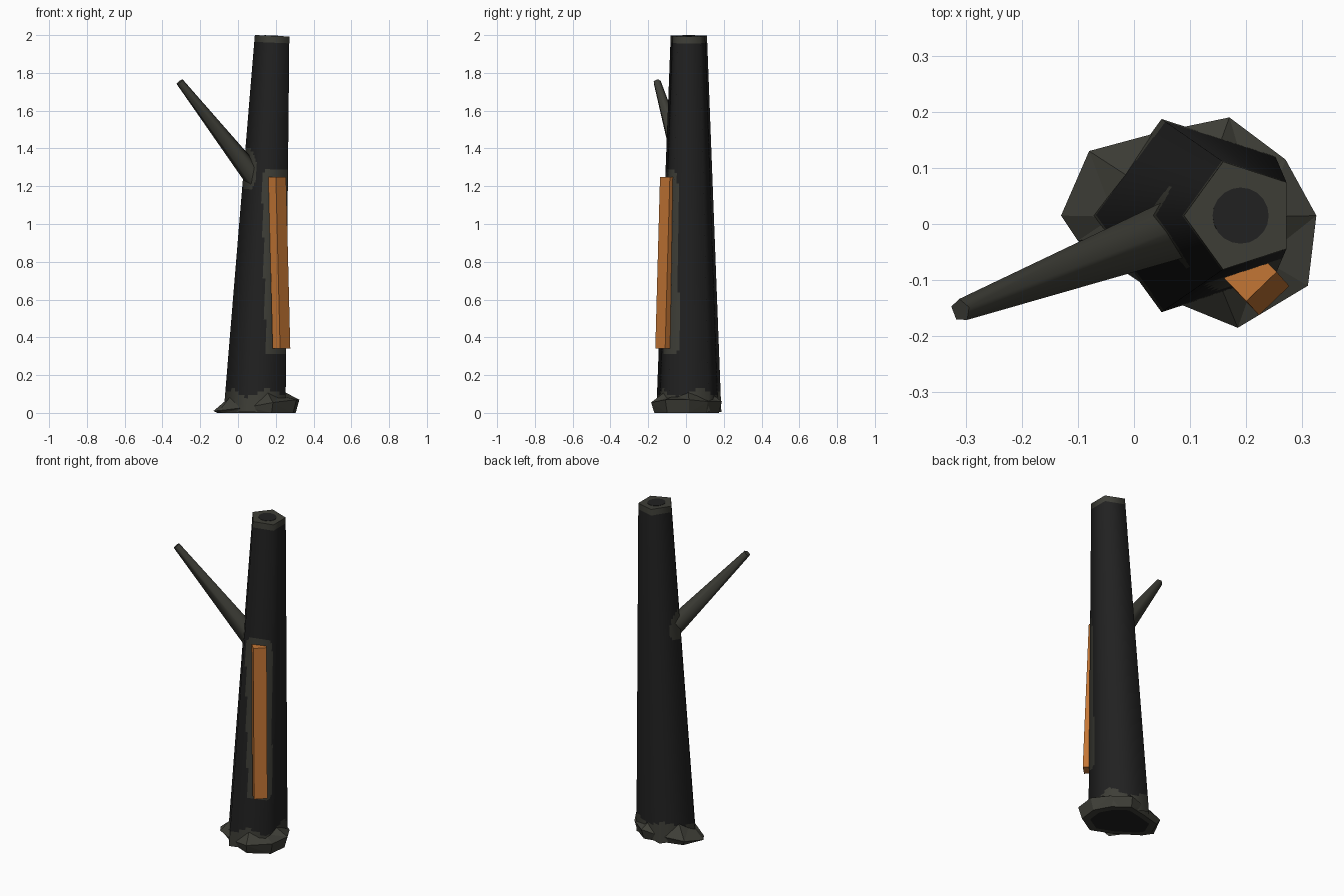
import bpy, bmesh, math
from mathutils import Vector, Matrix

if "Cube" in bpy.data.objects:
    bpy.data.objects.remove(bpy.data.objects["Cube"])


def material(name, rgb):
    m = bpy.data.materials.new(name)
    m.use_nodes = True
    m.diffuse_color = (*rgb, 1)
    m.node_tree.nodes["Principled BSDF"].inputs["Base Color"].default_value = (*rgb, 1)
    return m


charred = material("charred bark", (0.015, 0.015, 0.015))
ash = material("ash grey", (0.048, 0.048, 0.038))
orange = material("orange wood", (0.55, 0.18, 0.035))


def finish(name, bm, mats, recalc=True):
    if recalc:
        bmesh.ops.recalc_face_normals(bm, faces=bm.faces)
    me = bpy.data.meshes.new(name)
    bm.to_mesh(me)
    bm.free()
    for m in mats:
        me.materials.append(m)
    ob = bpy.data.objects.new(name, me)
    bpy.context.collection.objects.link(ob)
    return ob


def bridge(bm, low, high):
    n = len(low)
    return [bm.faces.new((low[i], low[(i + 1) % n], high[(i + 1) % n], high[i]))
            for i in range(n)]


# Main axes: trunk, plank and branch
FOOT, TOP = Vector((0.105, 0.015, 0.005)), Vector((0.19, 0.015, 1.996))
PLANK_LOW, PLANK_HIGH = Vector((0.23, -0.116, 0.34)), Vector((0.2075, -0.091, 1.25))
PLANK_SIZE = (0.075, 0.057)
BRANCH_LOW, BRANCH_HIGH = Vector((0.1, 0.001, 1.23)), Vector((-0.309, -0.154, 1.753))
TURN = Matrix.Rotation(math.radians(44), 3, 'Z')


def plank_distance(p):
    t = (p.z - PLANK_LOW.z) / (PLANK_HIGH.z - PLANK_LOW.z)
    t = min(max(t, 0), 1)
    d = p - PLANK_LOW.lerp(PLANK_HIGH, t)
    local = TURN.transposed() @ d
    out = [max(abs(local[i]) - PLANK_SIZE[i] / 2, 0) for i in (0, 1)]
    return math.hypot(*out, d.z if t in (0, 1) else 0)


def branch_distance(p):
    axis = BRANCH_HIGH - BRANCH_LOW
    t = max((p - BRANCH_LOW).dot(axis) / axis.length_squared, 0)
    return (p - BRANCH_LOW.lerp(BRANCH_HIGH, t)).length


def is_ashy(p):
    a = math.atan2(p.y - FOOT.y, p.x - FOOT.x)
    return (p.z > 1.965 or p.z < 0.105 + 0.02 * math.sin(4 * a)
            or plank_distance(p) < 0.036 or branch_distance(p) < 0.075)


# Trunk: leaning, tapered pentagon; ash colour near joints and ends
STEPS, ROWS = 12, 110
corners = [Vector((math.cos(a), math.sin(a), 0))
           for a in (math.pi + k * math.tau / 5 for k in range(5))]
outline = [corners[k].lerp(corners[(k + 1) % 5], s / STEPS)
           for k in range(5) for s in range(STEPS)]
lean = (TOP.x - FOOT.x) / (TOP.z - FOOT.z)
bm = bmesh.new()
rings, normals = [], []
for r in range(ROWS + 1):
    t = r / ROWS
    radius = 0.181 + (0.101 - 0.181) * t
    ring = []
    for p in outline:
        v = FOOT.lerp(TOP, t) + p * radius
        v.z -= lean * p.x * radius * t
        ring.append(bm.verts.new(v))
        normals.append((p.normalized() + Vector((0, 0, 0.04))).normalized())
    rings.append(ring)
for low, high in zip(rings, rings[1:]):
    for f in bridge(bm, low, high):
        f.material_index = int(is_ashy(f.calc_center_median()))
        f.smooth = True
trunk = finish("trunk", bm, [charred, ash], recalc=False)
trunk.data.normals_split_custom_set_from_vertices(normals)

# Cut end: flat ash cap with a dark heart
bm = bmesh.new()
tilt = Matrix.Translation(TOP) @ Matrix.Rotation(math.atan(lean), 4, 'Y')
bm.faces.new([bm.verts.new(tilt @ (c * 0.101)) for c in corners])
finish("trunk_end", bm, [ash])
bm = bmesh.new()
bmesh.ops.create_cone(bm, cap_ends=True, segments=20, radius1=0.05, radius2=0.05,
                      depth=0.003, matrix=tilt)
finish("trunk_heart", bm, [charred])

# Branch: tapered five-sided limb
bm = bmesh.new()
axis = BRANCH_HIGH - BRANCH_LOW
place = (Matrix.Translation((BRANCH_LOW + BRANCH_HIGH) / 2)
         @ axis.to_track_quat('Z', 'Y').to_matrix().to_4x4())
bmesh.ops.create_cone(bm, cap_ends=True, segments=5, radius1=0.06, radius2=0.021,
                      depth=axis.length, matrix=place)
for f in bm.faces:
    f.smooth = len(f.verts) == 4
branch = finish("branch", bm, [ash])
for e in branch.data.edges:
    ends = [place.inverted() @ branch.data.vertices[i].co for i in e.vertices]
    e.use_edge_sharp = abs(ends[0].z - ends[1].z) < 0.01

# Plank: leaning square batten
bm = bmesh.new()
ends = []
for centre in (PLANK_LOW, PLANK_HIGH):
    ends.append([bm.verts.new(centre + TURN @ Vector((sx * PLANK_SIZE[0] / 2,
                                                      sy * PLANK_SIZE[1] / 2, 0)))
                 for sx, sy in ((-1, -1), (1, -1), (1, 1), (-1, 1))])
bridge(bm, *ends)
for e in ends:
    bm.faces.new(e)
finish("plank", bm, [orange])

# Base: rough rock skirt, widest part given as x, y, height
RIM = [(-0.13, 0.015, 0.01), (-0.08, 0.13, 0.03), (0.05, 0.165, 0.04),
       (0.17, 0.19, 0.06), (0.27, 0.115, 0.06), (0.325, 0.015, 0.07),
       (0.31, -0.11, 0.07), (0.185, -0.185, 0.055), (0.05, -0.13, 0.03),
       (-0.1, -0.03, 0.012)]
CENTRE = Vector((0.105, 0.01, 0))


def rim_ring(scale, height):
    ring = []
    for i, p in enumerate(RIM):
        q = CENTRE + (Vector(p) - CENTRE) * scale
        q.z = height(i, p[2])
        ring.append(bm.verts.new(q))
    return ring


bm = bmesh.new()
core = rim_ring(0.72, lambda i, z: 0)
floor = rim_ring(0.91, lambda i, z: 0)
rim = rim_ring(1, lambda i, z: z)
crown = rim_ring(0.6, lambda i, z: 0.09 + 0.025 * (i % 2))
bm.faces.new(core).material_index = 1
bridge(bm, core, floor)
bridge(bm, floor, rim)
bridge(bm, rim, crown)
bmesh.ops.triangulate(bm, faces=[f for f in bm.faces if len(f.verts) == 4])
finish("rock_base", bm, [ash, charred])
